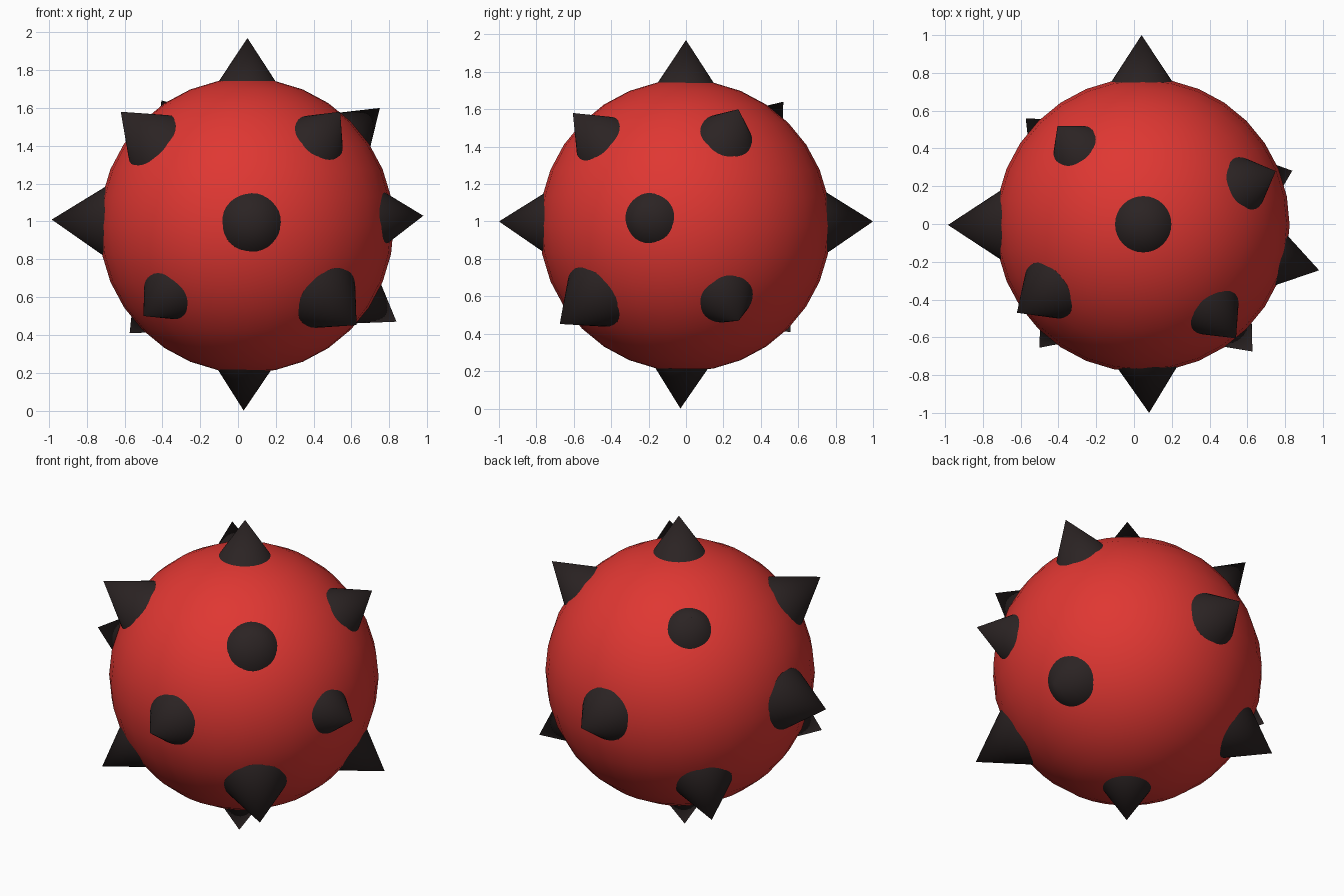
import bpy, math
from mathutils import Vector

if "Cube" in bpy.data.objects:
    bpy.data.objects.remove(bpy.data.objects["Cube"])

CENTRE = Vector((0.045, -0.005, 0.978))
RADIUS = 0.779
SLOPE = 0.655      # spike radius per unit of length
SINK = 0.70        # distance from centre to the buried spike base


def material(name, rgb):
    m = bpy.data.materials.new(name)
    m.diffuse_color = (*rgb, 1)
    m.use_nodes = True
    m.node_tree.nodes["Principled BSDF"].inputs["Base Color"].default_value = m.diffuse_color
    return m


red = material("red", (0.74, 0.038, 0.032))
black = material("warm black", (0.024, 0.017, 0.017))


def finish(name, mat):
    ob = bpy.context.object
    ob.name = name
    ob.data.materials.append(mat)
    bpy.ops.object.shade_smooth_by_angle(angle=math.radians(40))


# Round body
bpy.ops.mesh.primitive_uv_sphere_add(segments=32, ring_count=16, radius=RADIUS, location=CENTRE)
finish("body", red)

# Spikes: tip positions, each pointing straight out from the body centre
tips = {
    "top": (0.05, 0.0, 1.97),
    "bottom": (0.03, -0.03, 0.0),
    "left": (-0.985, -0.005, 1.01),
    "right": (0.98, -0.245, 1.03),
    "front": (0.08, -1.0, 1.0),
    "back": (0.04, 1.0, 1.0),
    "front_upper_left": (-0.62, -0.47, 1.58),
    "front_upper_right": (0.54, -0.605, 1.58),
    "front_lower_left": (-0.50, -0.655, 0.50),
    "front_lower_right": (0.627, -0.675, 0.452),
    "back_upper_left": (-0.405, 0.52, 1.64),
    "back_upper_right": (0.75, 0.28, 1.60),
    "back_lower_left": (-0.573, 0.558, 0.41),
    "back_lower_right": (0.838, 0.282, 0.47),
}
for place, tip in tips.items():
    out = Vector(tip) - CENTRE
    length = out.length - SINK
    axis = out.normalized()
    bpy.ops.mesh.primitive_cone_add(
        vertices=32, radius1=SLOPE * length, radius2=0, depth=length,
        location=CENTRE + axis * (SINK + length / 2),
        rotation=axis.to_track_quat('Z', 'Y').to_euler())
    finish(place + "_spike", black)
